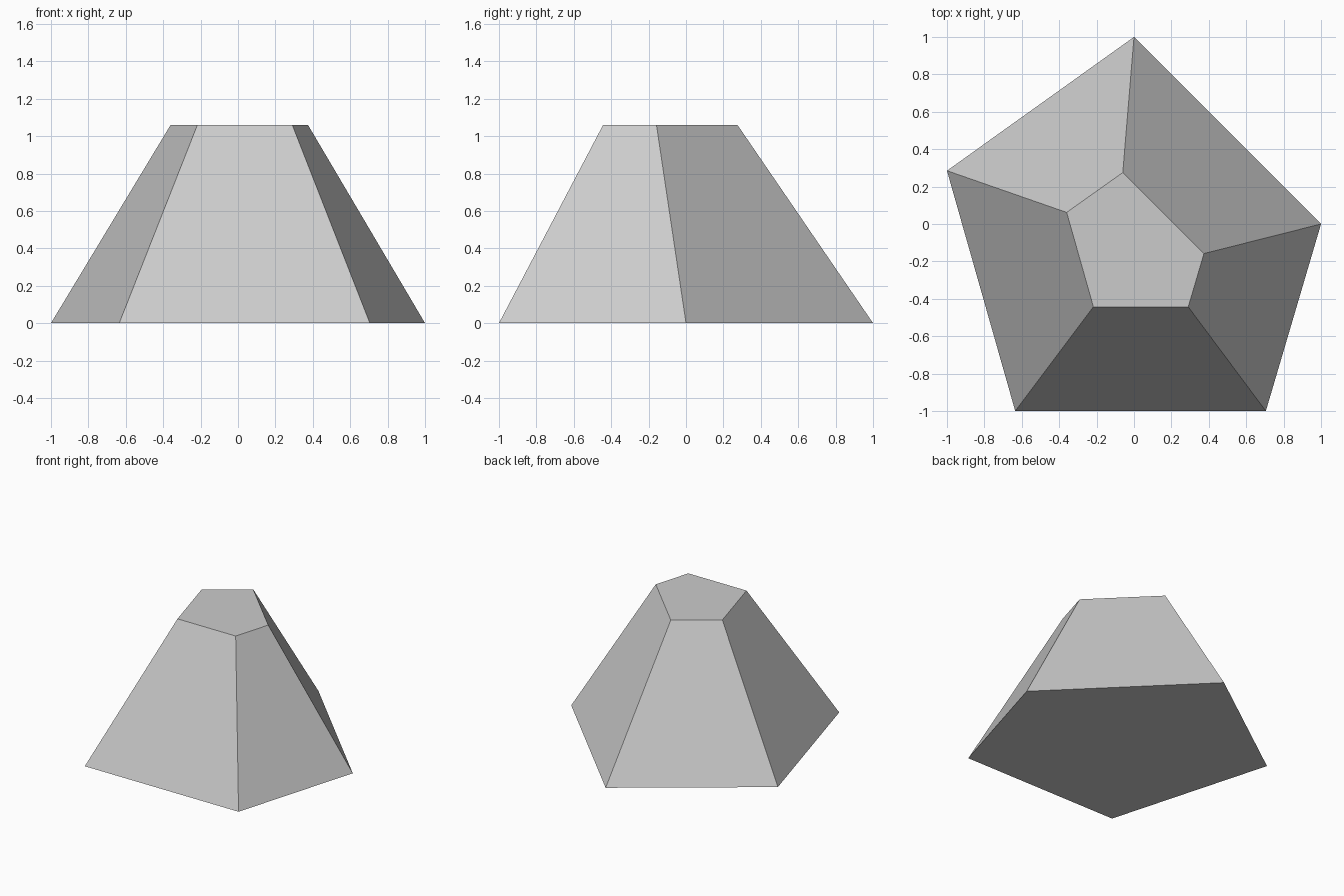
import bpy
import bmesh

cube = bpy.data.objects.get("Cube")
if cube:
    bpy.data.objects.remove(cube, do_unlink=True)

HEIGHT = 1.06
# Matching five-sided outlines, counter-clockwise from the front right corner
BASE = [(-0.635, -1), (0.705, -1), (1, 0), (0, 1), (-1, 0.285)]
TOP = [(-0.217, -0.443), (0.29, -0.443), (0.374, -0.158), (-0.06, 0.275), (-0.36, 0.062)]


def flat_material(name, colour):
    mat = bpy.data.materials.new(name)
    mat.use_nodes = True
    mat.diffuse_color = colour
    mat.node_tree.nodes["Principled BSDF"].inputs["Base Color"].default_value = colour
    return mat


def loft(name, lower, upper, height, mat):
    """Closed solid between two outlines with equal corner counts."""
    bm = bmesh.new()
    low = [bm.verts.new((x, y, 0)) for x, y in lower]
    high = [bm.verts.new((x, y, height)) for x, y in upper]
    bm.faces.new(low[::-1])
    bm.faces.new(high)
    for i in range(len(low)):
        j = (i + 1) % len(low)
        bm.faces.new((low[i], low[j], high[j], high[i]))
    bmesh.ops.recalc_face_normals(bm, faces=bm.faces)
    mesh = bpy.data.meshes.new(name)
    bm.to_mesh(mesh)
    bm.free()
    mesh.materials.append(mat)
    obj = bpy.data.objects.new(name, mesh)
    bpy.context.collection.objects.link(obj)
    return obj


# Truncated five-sided pyramid
loft("pentagonal_frustum", BASE, TOP, HEIGHT, flat_material("light_grey", (0.6, 0.6, 0.6, 1)))
